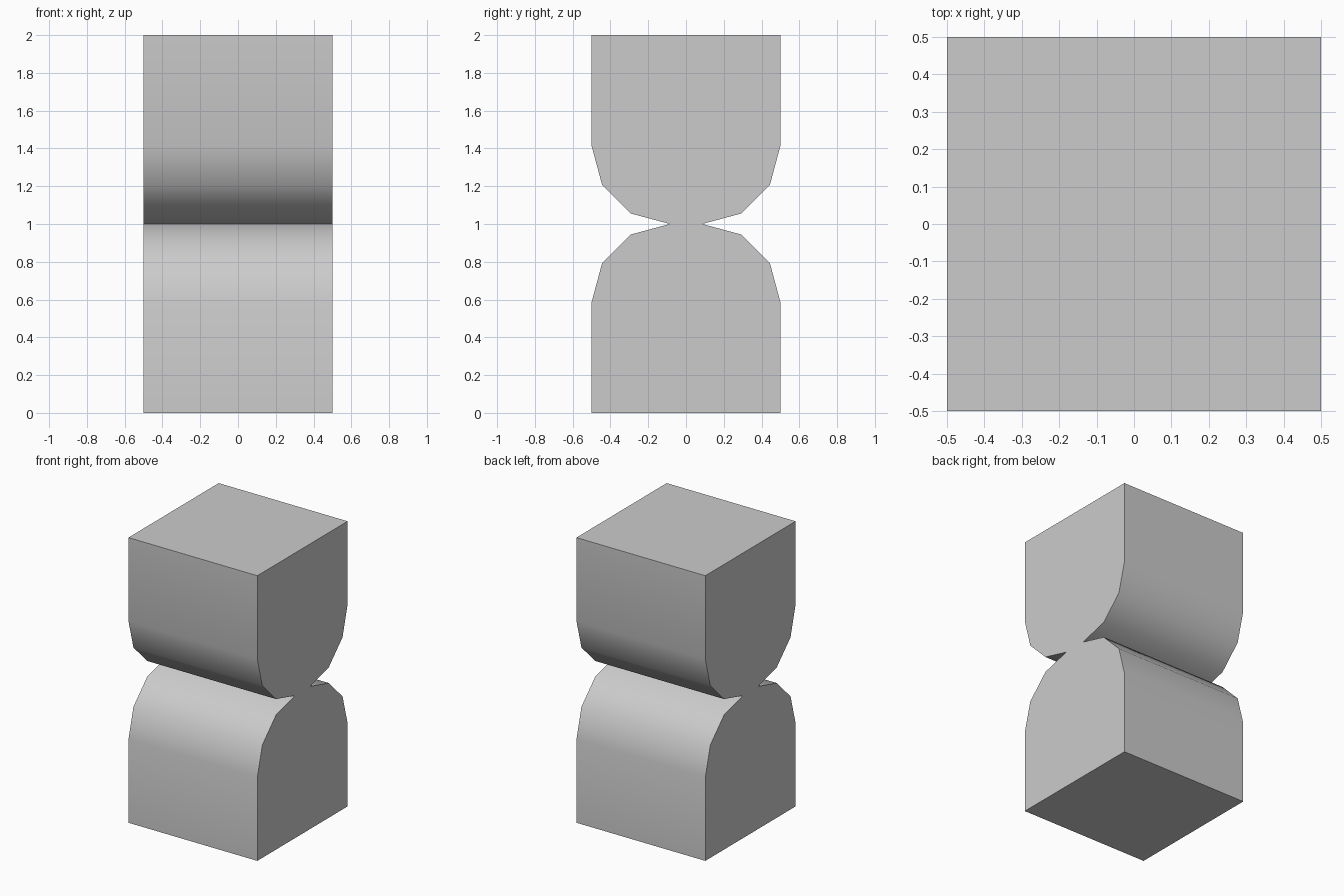
import bpy, bmesh
from math import sin, cos, radians

if "Cube" in bpy.data.objects:
    bpy.data.objects.remove(bpy.data.objects["Cube"])

HALF, MID, R = 0.5, 1.0, 0.415   # half width, waist height, rounding radius

# Right-hand outline: lower rounded block, then its reflection about the waist
lower = [(HALF, 0.0)]
for a in (0, 30, 60, 90):
    lower.append((HALF - R + R * cos(radians(a)), MID - R + R * sin(radians(a))))
right = lower + [(y, 2 * MID - z) for y, z in reversed(lower[:-1])]
outline = right + [(-y, z) for y, z in reversed(right)]

# Extrude the closed outline along x
bm = bmesh.new()
face = bm.faces.new([bm.verts.new((-HALF, y, z)) for y, z in outline])
result = bmesh.ops.extrude_face_region(bm, geom=[face])
verts = [v for v in result["geom"] if isinstance(v, bmesh.types.BMVert)]
bmesh.ops.translate(bm, verts=verts, vec=(2 * HALF, 0, 0))
bmesh.ops.recalc_face_normals(bm, faces=bm.faces)

mesh = bpy.data.meshes.new("pinched_block")
bm.to_mesh(mesh)
bm.free()
block = bpy.data.objects.new("pinched_block", mesh)
bpy.context.collection.objects.link(block)

# Smooth the rounded flanks, keep the corners and the notch sharp
bpy.context.view_layer.objects.active = block
block.select_set(True)
bpy.ops.object.shade_smooth_by_angle(angle=radians(35))
